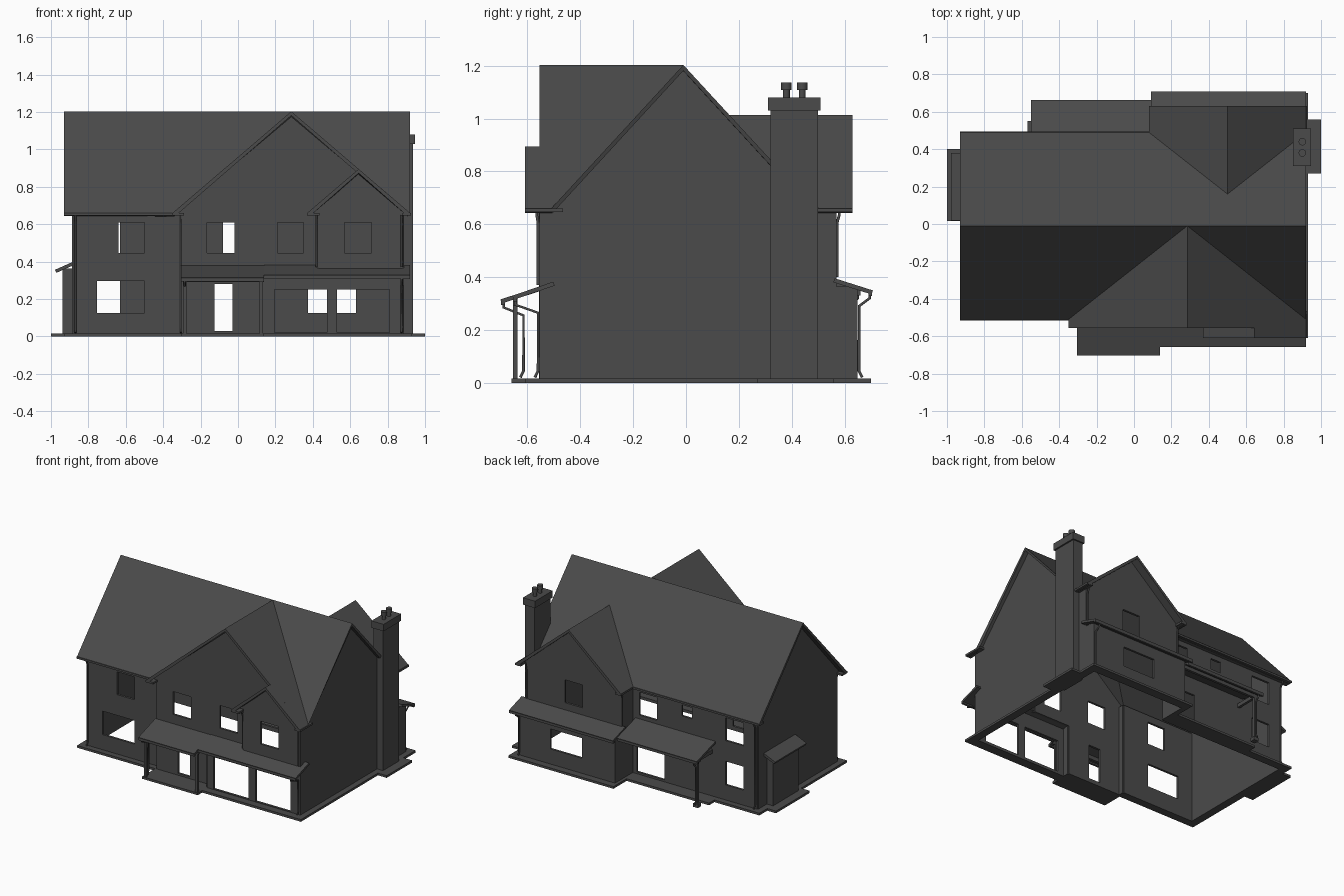
import bpy, bmesh
from mathutils import Vector

DARK = bpy.data.materials.new("dark_grey")
DARK.diffuse_color = (0.07, 0.07, 0.07, 1)


def add(name, me):
    me.materials.append(DARK)
    ob = bpy.data.objects.new(name, me)
    bpy.context.collection.objects.link(ob)
    return ob


def mesh(name, polys, thick, offset=0.0):
    """Flat polygons thickened into panels."""
    bm = bmesh.new()
    for p in polys:
        bm.faces.new([bm.verts.new(v) for v in p])
    bmesh.ops.remove_doubles(bm, verts=bm.verts, dist=1e-4)
    me = bpy.data.meshes.new(name)
    bm.to_mesh(me)
    bm.free()
    m = add(name, me).modifiers.new("thickness", 'SOLIDIFY')
    m.thickness, m.offset = thick, offset


def box(name, x0, x1, y0, y1, z0, z1):
    bm = bmesh.new()
    bmesh.ops.create_cube(bm, size=1)
    for v in bm.verts:
        v.co = Vector(((x0 + x1) / 2 + v.co.x * (x1 - x0),
                       (y0 + y1) / 2 + v.co.y * (y1 - y0),
                       (z0 + z1) / 2 + v.co.z * (z1 - z0)))
    me = bpy.data.meshes.new(name)
    bm.to_mesh(me)
    bm.free()
    add(name, me)


def wall(name, axis, at, u0, u1, z0, z1, holes=(), tri=None):
    """Upright wall along x or y with rectangular openings and optional gable triangle."""
    def pt(u, z):
        return (u, at, z) if axis == 'x' else (at, u, z)
    us = sorted({u0, u1, *[h[0] for h in holes], *[h[1] for h in holes]})
    zs = sorted({z0, z1, *[h[2] for h in holes], *[h[3] for h in holes]})
    polys = []
    for a, b in zip(us, us[1:]):
        for c, d in zip(zs, zs[1:]):
            u, z = (a + b) / 2, (c + d) / 2
            if not any(h[0] < u < h[1] and h[2] < z < h[3] for h in holes):
                polys.append([pt(a, c), pt(b, c), pt(b, d), pt(a, d)])
    mesh(name, polys, 0.016)
    if tri:
        a, b, p, zp = tri
        mesh(name + "_gable", [[pt(a, z1), pt(b, z1), pt(p, zp)]], 0.016)


def lean_roof(name, x0, x1, yw, zw, yo, zo):
    """Sloped panel from wall to outer edge, with a gutter."""
    mesh(name, [[(x0, yw, zw), (x1, yw, zw), (x1, yo, zo), (x0, yo, zo)]], 0.016)
    y0, y1 = sorted((yo, yo + (0.015 if yw > yo else -0.015)))
    box(name + "_gutter", x0, x1, y0, y1, zo - 0.014, zo + 0.006)


def pipe(name, pts, r=0.006):
    cu = bpy.data.curves.new(name, 'CURVE')
    cu.dimensions = '3D'
    cu.bevel_depth, cu.bevel_resolution, cu.use_fill_caps = r, 1, True
    s = cu.splines.new('POLY')
    s.points.add(len(pts) - 1)
    for p, q in zip(s.points, pts):
        p.co = (*q, 1)
    ob = add(name, cu)
    bpy.ops.object.select_all(action='DESELECT')
    ob.select_set(True)
    bpy.context.view_layer.objects.active = ob
    bpy.ops.object.convert(target='MESH')


# Walls with window and door openings
E, UP = 0.66, (0.445, 0.61)
wall("front_left_wall", 'x', -0.46, -0.88, -0.295, 0, E,
     [(-0.755, -0.5, 0.125, 0.295), (-0.64, -0.5, *UP)])
wall("entry_wall", 'x', -0.5, -0.295, 0.14, 0, 0.36, [(-0.125, -0.03, 0.03, 0.28)])
wall("front_gable_wall", 'x', -0.5, -0.295, 0.43, 0.36, E,
     [(-0.165, -0.02, *UP), (0.21, 0.35, *UP)], (-0.325, 0.895, 0.285, 1.175))
wall("garage_wall", 'x', -0.548, 0.14, 0.88, 0, 0.36,
     [(0.195, 0.475, 0.02, 0.25), (0.53, 0.81, 0.02, 0.25)])
wall("small_gable_wall", 'x', -0.548, 0.43, 0.88, 0.36, E,
     [(0.57, 0.715, *UP)], (0.39, 0.9, 0.645, 0.876))
wall("entry_return", 'y', -0.295, -0.5, -0.46, 0, E)
wall("garage_return", 'y', 0.14, -0.548, -0.5, 0, 0.36)
wall("small_gable_return", 'y', 0.43, -0.548, -0.5, 0.36, E)
wall("right_wall", 'y', 0.88, -0.555, 0.57, 0, E, (), (-0.497, 0.477, -0.01, 1.188))
wall("left_wall", 'y', -0.88, -0.46, 0.44, 0, E, (), (-0.497, 0.477, -0.01, 1.188))
wall("back_wall", 'x', 0.44, -0.88, 0.12, 0, E,
     [(-0.775, -0.63, 0.125, 0.295), (-0.775, -0.63, *UP), (-0.36, -0.28, 0.53, 0.61),
      (-0.08, 0.06, *UP), (-0.14, 0.08, 0.03, 0.28)])
wall("rear_gable_wall", 'x', 0.562, 0.12, 0.88, 0.36, E,
     [(0.43, 0.57, *UP)], (0.1, 0.9, 0.5, 0.995))
wall("rear_ground_wall", 'x', 0.642, 0.12, 0.88, 0, 0.36, [(0.375, 0.63, 0.125, 0.27)])
wall("rear_return", 'y', 0.12, 0.44, 0.57, 0, E)
for x in (0.12, 0.88):
    wall("rear_ground_return", 'y', x, 0.57, 0.65, 0, 0.365)

# Main roof with cross gables, faces meeting along the valleys
e, r = 0.66, 1.203
A, B = (-0.93, -0.01, r), (0.92, -0.01, r)
P, L, R = (0.285, -0.01, r), (-0.35, -0.51, e), (0.92, -0.51, e)
Q, M, N = (0.5, 0.16, 1.014), (0.08, 0.49, e), (0.92, 0.49, e)
mesh("main_roof", [
    [(-0.93, -0.51, e), L, P, A], [P, R, B],
    [A, P, B, N, Q, M, (-0.93, 0.49, e)],
    [L, (-0.35, -0.555, e), (0.285, -0.555, r), P],
    [P, (0.285, -0.555, r), (0.92, -0.555, e), R],
    [M, Q, (0.5, 0.63, 1.014), (0.08, 0.63, e)],
    [Q, N, (0.92, 0.63, e), (0.5, 0.63, 1.014)]], 0.022, -1)
mesh("small_gable_roof", [
    [(0.37, -0.61, e), (0.645, -0.61, 0.895), (0.645, -0.5, 0.895), (0.37, -0.5, e)],
    [(0.645, -0.61, 0.895), (0.92, -0.61, e), (0.92, -0.555, e), (0.645, -0.555, 0.895)]],
    0.022, -1)

# Boxed eaves
for n, x0, x1, y0, y1 in (("front_left", -0.93, -0.33, -0.515, -0.455),
                          ("back", -0.93, 0.1, 0.435, 0.495),
                          ("gable_left", -0.35, -0.29, -0.555, -0.46),
                          ("gable_right", 0.88, 0.925, -0.61, -0.465),
                          ("small_gable", 0.37, 0.435, -0.61, -0.5),
                          ("rear_left", 0.08, 0.125, 0.44, 0.63),
                          ("rear_right", 0.88, 0.925, 0.44, 0.63)):
    box(n + "_soffit", x0, x1, y0, y1, 0.646, 0.66)

# Lean-to roofs and side bay
lean_roof("porch_roof", -0.305, 0.14, -0.5, 0.372, -0.70, 0.308)
lean_roof("garage_roof", 0.14, 0.92, -0.5, 0.375, -0.655, 0.322)
lean_roof("rear_ground_roof", 0.09, 0.92, 0.56, 0.388, 0.705, 0.342)
lean_roof("back_porch_roof", -0.55, 0.09, 0.44, 0.412, 0.66, 0.345)
mesh("side_bay_roof", [[(-0.88, 0.02, 0.39), (-0.88, 0.38, 0.39),
                        (-0.975, 0.38, 0.348), (-0.975, 0.02, 0.348)]], 0.018)
box("side_bay", -0.938, -0.88, 0.055, 0.345, 0, 0.362)

# Porch posts and beams
for x in (-0.285, 0.125):
    box("porch_post", x - 0.009, x + 0.009, -0.655, -0.637, 0.01, 0.32)
box("porch_beam", -0.295, 0.14, -0.655, -0.637, 0.29, 0.318)
box("back_post", -0.525, -0.507, 0.60, 0.618, 0, 0.352)
box("back_post_pad", -0.535, -0.497, 0.59, 0.628, 0, 0.025)
box("back_porch_beam", -0.535, 0.12, 0.60, 0.618, 0.325, 0.352)
box("back_porch_side_beam", -0.525, -0.507, 0.44, 0.60, 0.325, 0.352)

# Plinth rim outside the walls, open underneath
for x0, x1, y0, y1 in ((-0.93, -0.875, -0.51, 0.49), (-0.93, -0.3, -0.51, -0.455),
                       (-0.305, 0.14, -0.66, -0.495), (0.135, 0.93, -0.61, -0.543),
                       (0.875, 0.93, -0.61, 0.70), (0.93, 1.0, 0.27, 0.56),
                       (0.09, 0.93, 0.637, 0.70), (0.09, 0.125, 0.435, 0.70),
                       (-0.57, 0.1, 0.435, 0.55), (-0.93, -0.57, 0.435, 0.49),
                       (-1.0, -0.93, 0.015, 0.40)):
    box("plinth", x0, x1, y0, y1, 0, 0.016)

# Chimney with two pots
box("chimney", 0.86, 0.936, 0.32, 0.5, 0, 1.035)
box("chimney_cap", 0.85, 0.947, 0.31, 0.51, 1.03, 1.08)
for y in (0.38, 0.44):
    for rad, z0, z1 in ((0.013, 1.075, 1.115), (0.02, 1.108, 1.137)):
        bpy.ops.mesh.primitive_cylinder_add(vertices=16, radius=rad, depth=z1 - z0,
                                            location=(0.9, y, (z0 + z1) / 2))
        pot = bpy.context.object
        pot.name = "chimney_pot"
        pot.data.materials.append(DARK)
        bpy.ops.object.shade_smooth_by_angle()

# Downpipes: gutter outlet, elbow to the wall, drop, kick at the foot
for x, yg, yw, zt, zb in ((-0.87, -0.49, -0.475, 0.65, 0.02), (-0.305, -0.49, -0.475, 0.65, 0.02),
                          (0.42, -0.56, -0.545, 0.65, 0.37), (0.875, -0.565, -0.56, 0.65, 0.37),
                          (-0.87, 0.47, 0.455, 0.65, 0.02), (0.11, 0.58, 0.572, 0.65, 0.40),
                          (0.875, 0.58, 0.572, 0.65, 0.40), (-0.285, -0.69, -0.615, 0.30, 0.02),
                          (0.875, -0.645, -0.56, 0.31, 0.02), (0.875, 0.695, 0.655, 0.335, 0.02),
                          (-0.516, 0.65, 0.625, 0.335, 0.02)):
    k = 0.012 if yg > 0 else -0.012
    pipe("downpipe", [(x, yg, zt), (x, yg, zt - 0.015), (x, yw, zt - 0.045),
                      (x, yw, zb + 0.025), (x, yw + (k if zb < 0.1 else 0), zb)])
